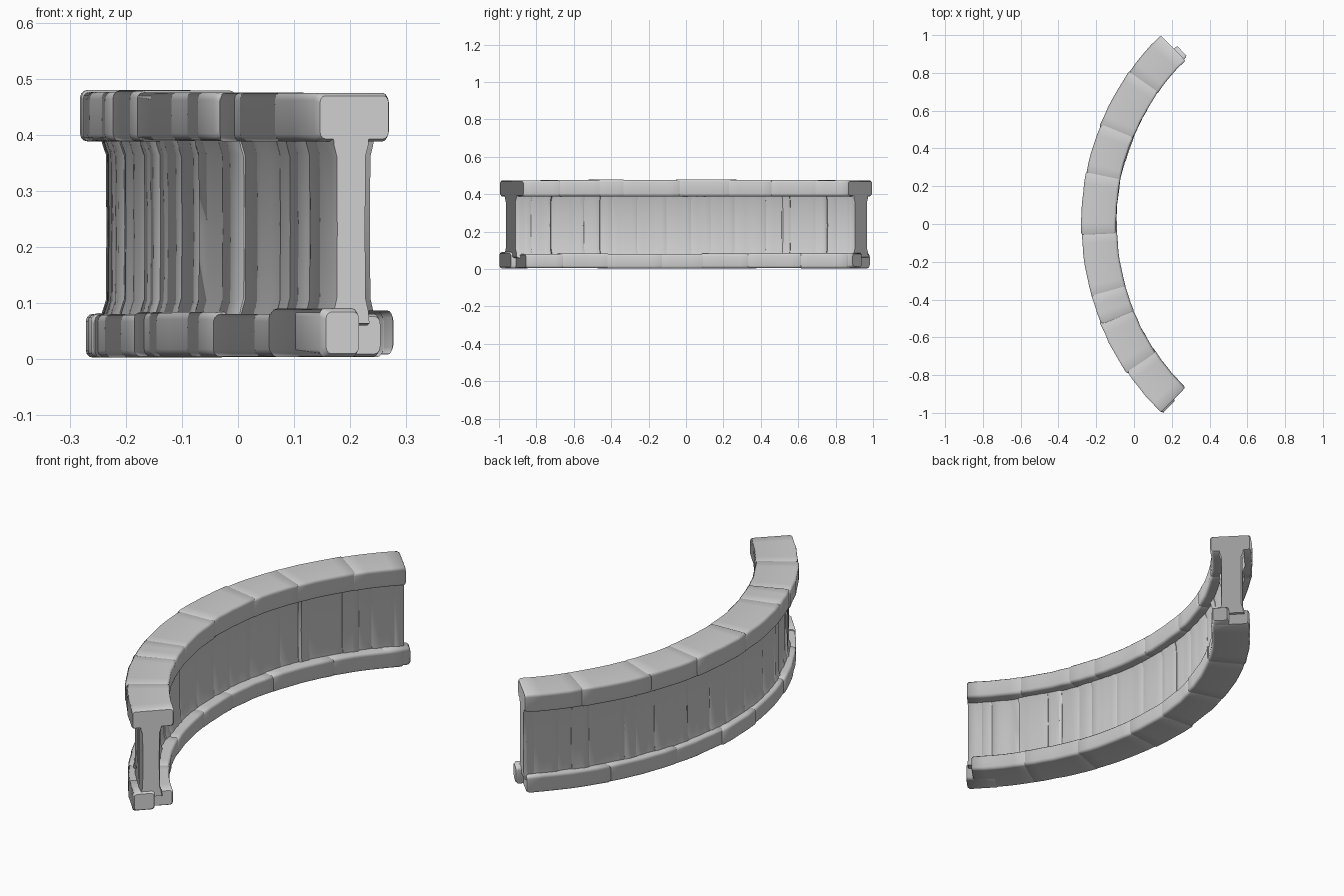
import bpy, bmesh, math, random
from mathutils import Vector

random.seed(7)
CENTRE_X = 1.12          # centre of the curved wall's circle
MID_R = 1.31             # radius along the middle of the wall
END = 45.6               # half of the arc, in degrees

cube = bpy.data.objects.get("Cube")
if cube:
    bpy.data.objects.remove(cube, do_unlink=True)

stone = bpy.data.materials.new("grey_stone")
stone.use_nodes = True
GREY = (0.63, 0.63, 0.63, 1)
stone.diffuse_color = GREY
stone.node_tree.nodes["Principled BSDF"].inputs["Base Color"].default_value = GREY


def sweep_block(bm, stations, profile, rough):
    """Run a closed (r, z) profile through (angle, inset) stations, unrolled straight."""
    rm = sum(p[0] for p in profile) / len(profile)
    zm = sum(p[1] for p in profile) / len(profile)
    rings = []
    for angle, inset in stations:
        shift = random.uniform(-rough, rough)
        ring = []
        for r, z in profile:
            dr = -math.copysign(inset, r - rm) + shift
            dz = -math.copysign(inset, z - zm)
            ring.append(bm.verts.new((CENTRE_X - r - dr, math.radians(angle) * MID_R, z + dz)))
        rings.append(ring)
    n = len(profile)
    for a, b in zip(rings, rings[1:]):
        for i in range(n):
            j = (i + 1) % n
            bm.faces.new((a[i], a[j], b[j], b[i]))
    bm.faces.new(rings[0])
    bm.faces.new(rings[-1])


def rounded(r0, r1, z0, z1, c):
    """Rectangle with rounded corners."""
    corners = [(r1 - c, z1 - c), (r0 + c, z1 - c), (r0 + c, z0 + c), (r1 - c, z0 + c)]
    points = []
    for k, (r, z) in enumerate(corners):
        for s in range(4):
            t = math.radians(90 * k + 30 * s)
            points.append((r + c * math.cos(t), z + c * math.sin(t)))
    return points


def stone_stations(a0, a1, end_inset):
    steps = max(2, round((a1 - a0) / 2.5))
    mid = [(a0 + 0.4 + (a1 - a0 - 0.8) * i / steps, 0) for i in range(steps + 1)]
    first = end_inset if a0 <= -END + 2 else 0.004
    last = end_inset if a1 >= END - 2 else 0.004
    return [(a0, first)] + mid + [(a1, last)]


def finish(name, bm, angle):
    """Shade the straight piece, then bend it round the arc keeping its shading."""
    bmesh.ops.recalc_face_normals(bm, faces=bm.faces)
    mesh = bpy.data.meshes.new(name)
    bm.to_mesh(mesh)
    bm.free()
    mesh.materials.append(stone)
    obj = bpy.data.objects.new(name, mesh)
    bpy.context.collection.objects.link(obj)
    bpy.ops.object.select_all(action='DESELECT')
    obj.select_set(True)
    bpy.context.view_layer.objects.active = obj
    bpy.ops.object.shade_smooth_by_angle(angle=math.radians(angle))
    normals = [Vector(n.vector) for n in mesh.corner_normals]
    for v in mesh.vertices:
        r, a = CENTRE_X - v.co.x, v.co.y / MID_R
        v.co = (CENTRE_X - r * math.cos(a), r * math.sin(a), v.co.z)
    mesh.update()
    mesh.normals_split_custom_set(normals)


def course(name, joints, r0, r1, z0, z1):
    """A row of worn stones following the arc."""
    bm = bmesh.new()
    for a0, a1 in zip(joints, joints[1:]):
        j = [random.uniform(-0.003, 0.003) for _ in range(4)]
        lo = a0 if a0 == joints[0] else a0 - 0.4
        hi = a1 if a1 == joints[-1] else a1 + 0.4
        profile = rounded(r0 + j[0], r1 + j[1], z0 + abs(j[2]), z1 + j[3], 0.013)
        sweep_block(bm, stone_stations(lo, hi, 0.005), profile, 0.002)
    finish(name, bm, 40)


# Top and bottom rows of stones
course("top_coping", [-END, -34, -22, -16, -2, 11, 22, 35, END],
       1.213, 1.399, 0.387, 0.477)
course("bottom_footing", [-44.6, -33, -20, -6, 4, 16, 30, 45.2],
       1.214, 1.388, 0.002, 0.083)

# Split stones at the two ends of the footing
bm = bmesh.new()
sweep_block(bm, stone_stations(-46, -40, 0.006),
            rounded(1.295, 1.392, 0.004, 0.09, 0.013), 0.002)
sweep_block(bm, stone_stations(41, 46.6, 0.006),
            rounded(1.222, 1.30, 0.008, 0.087, 0.013), 0.002)
finish("footing_end_stones", bm, 40)

# Upright slabs of the wall, flaring slightly into both rows
bm = bmesh.new()
angle = -END
while angle < END:
    nxt = min(angle + random.choice((2, 3, 4.5, 6, 7.5)), END)
    if END - nxt < 1.5:
        nxt = END
    deep = random.choice((0, 0, 0.004, -0.004))
    ro = 1.355 + deep + random.uniform(-0.002, 0.002)
    ri = 1.265 - deep + random.uniform(-0.002, 0.002)
    rows = [(0.06, 0.01), (0.083, 0.007), (0.105, 0), (0.235, -0.001),
            (0.365, 0), (0.385, 0.007), (0.41, 0.01)]
    profile = [(ro + f, z) for z, f in rows] + [(ri - f, z) for z, f in reversed(rows)]
    lo = angle if angle == -END else angle - 0.2
    hi = nxt if nxt == END else nxt + 0.2
    count = max(2, round((hi - lo) / 1.3))
    inner = [(lo + 0.5 + (hi - lo - 1) * i / count, 0) for i in range(count + 1)]
    sweep_block(bm, [(lo, 0.004)] + inner + [(hi, 0.004)], profile, 0.002)
    angle = nxt
finish("wall_slabs", bm, 35)
